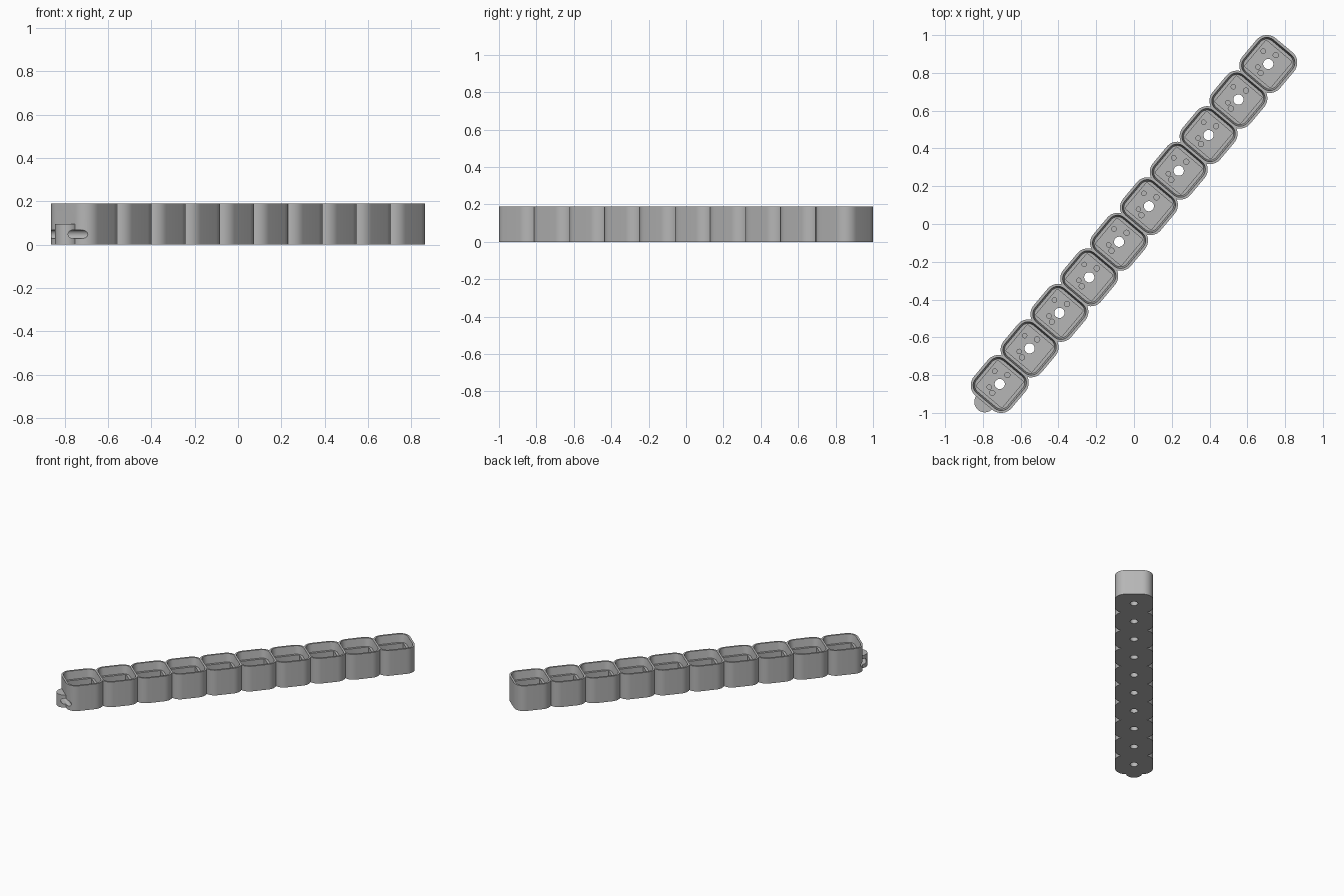
import bpy, bmesh
from math import sin, cos, acos, pi, radians

cube = bpy.data.objects.get("Cube")
if cube:
    bpy.data.objects.remove(cube, do_unlink=True)

COUNT, PITCH, ANGLE = 10, 0.2457, radians(50)
HALF, RADIUS, HEIGHT = 0.13, 0.073, 0.19
PLATE_Z, FLOOR_Z = 0.13, 0.066
centres = [(i - (COUNT - 1) / 2) * PITCH for i in range(COUNT)]

grey = bpy.data.materials.new("plain grey")
grey.use_nodes = True
colour = (0.47, 0.47, 0.47, 1)
grey.diffuse_color = colour
grey.node_tree.nodes["Principled BSDF"].inputs["Base Color"].default_value = colour


def arc(cx, cy, r, start, end, steps=10):
    return [(cx + r * cos(start + (end - start) * k / steps),
             cy + r * sin(start + (end - start) * k / steps)) for k in range(steps + 1)]


def rounded_rect(cx, cy, hx, hy, r, steps=8):
    pts = []
    for q, (sx, sy) in enumerate([(1, 1), (-1, 1), (-1, -1), (1, -1)]):
        pts += arc(cx + sx * (hx - r), cy + sy * (hy - r), r, q * pi / 2, (q + 1) * pi / 2, steps)
    return pts


def circle(cx, cy, r, n=32):
    return arc(cx, cy, r, 0, 2 * pi, n)[:-1]


def loft(bm, sections):
    """Closed solid through matching outlines, lowest first."""
    rings = [[bm.verts.new((x, y, z)) for x, y in pts] for pts, z in sections]
    bm.faces.new(rings[0][::-1])
    bm.faces.new(rings[-1])
    for low, high in zip(rings, rings[1:]):
        n = len(low)
        for k in range(n):
            bm.faces.new((low[k], low[(k + 1) % n], high[(k + 1) % n], high[k]))


def make(name, solids):
    bm = bmesh.new()
    for sections in solids:
        loft(bm, sections)
    bmesh.ops.remove_doubles(bm, verts=bm.verts, dist=1e-6)
    bmesh.ops.recalc_face_normals(bm, faces=bm.faces)
    mesh = bpy.data.meshes.new(name)
    bm.to_mesh(mesh)
    bm.free()
    obj = bpy.data.objects.new(name, mesh)
    bpy.context.collection.objects.link(obj)
    return obj


def combine(target, tool, operation):
    mod = target.modifiers.new(tool.name, 'BOOLEAN')
    mod.operation, mod.solver, mod.object = operation, 'EXACT', tool
    bpy.context.view_layer.objects.active = target
    bpy.ops.object.modifier_apply(modifier=mod.name)
    bpy.data.objects.remove(tool, do_unlink=True)


# Scalloped body: merged rounded squares in a row
inner = HALF - RADIUS
valley = acos((PITCH / 2 - inner) / RADIUS)
side = []
for i, c in enumerate(centres):
    first = 0 if i == 0 else valley
    last = 0 if i == COUNT - 1 else valley
    left = arc(c - inner, -inner, RADIUS, pi + first, 1.5 * pi)
    right = arc(c + inner, -inner, RADIUS, 1.5 * pi, 2 * pi - last)
    side += (left if i == 0 else left[1:]) + right
outline = side + [(-x, -y) for x, y in side]
body = make("switch_tray", [[(outline, 0), (outline, HEIGHT)]])

# Key ring lug on the end wall
end = centres[0]
lug = circle(end - 0.124, 0, 0.055, 48)
combine(body, make("lug", [[(lug, 0), (lug, 0.095)]]), 'UNION')

# Sideways slot through the lug and the edge of the end wall
slot = make("lug_slot", [[(rounded_rect(end - 0.134, 0.048, 0.028, 0.02, 0.0195), -0.2),
                          (rounded_rect(end - 0.134, 0.048, 0.028, 0.02, 0.0195), 0.2)]])
for v in slot.data.vertices:
    x, z, y = v.co
    v.co = (x, y, z)
slot.data.flip_normals()
combine(body, slot, 'DIFFERENCE')

# Keycap recesses with slightly sloping walls
combine(body, make("cap_recess", [
    [(rounded_rect(c, 0, 0.107, 0.107, 0.045), PLATE_Z),
     (rounded_rect(c, 0, 0.117, 0.117, 0.055), HEIGHT + 0.01)] for c in centres]), 'DIFFERENCE')

# Square switch wells
combine(body, make("switch_well", [
    [(rounded_rect(c, 0, 0.09, 0.09, 0.006, 3), z) for z in (FLOOR_Z, PLATE_Z + 0.01)]
    for c in centres]), 'DIFFERENCE')

# Through hole and four blind pin holes in every well
holes = [(0, 0, 0.027, -0.01), (0.062, 0, 0.014, 0.022), (-0.062, 0, 0.014, 0.022),
         (0.035, 0.064, 0.012, 0.022), (-0.048, 0.032, 0.012, 0.022)]
combine(body, make("pin_holes", [
    [(circle(c + x, y, r, 24), z) for z in (bottom, FLOOR_Z + 0.01)]
    for c in centres for x, y, r, bottom in holes]), 'DIFFERENCE')

# Finish: colour, shading, diagonal placement
body.data.materials.clear()
body.data.materials.append(grey)
for p in body.data.polygons:
    p.material_index = 0
body.rotation_euler = (0, 0, ANGLE)
bpy.ops.object.select_all(action='DESELECT')
body.select_set(True)
bpy.context.view_layer.objects.active = body
bpy.ops.object.shade_smooth_by_angle(angle=radians(30))
